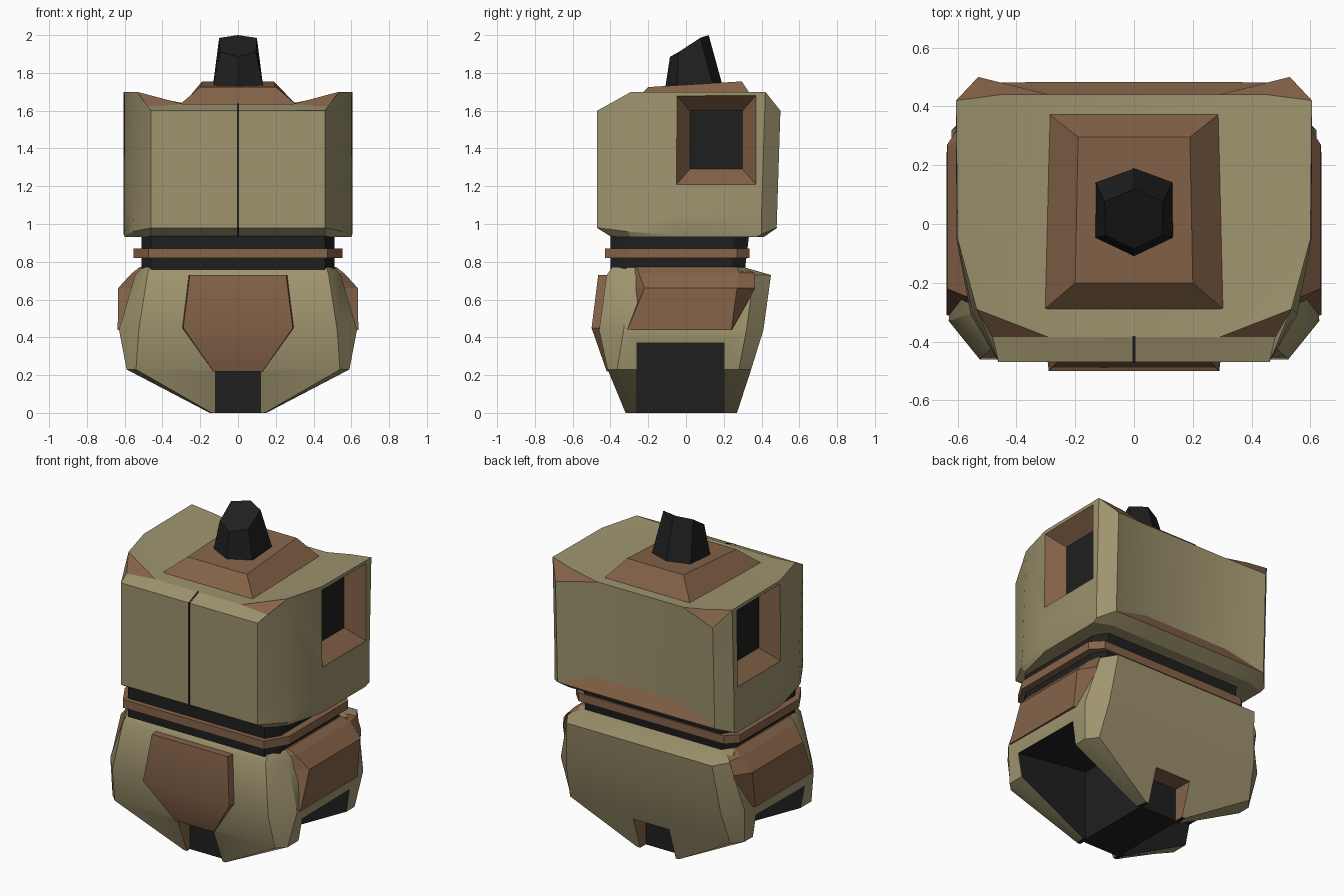
import bpy, bmesh, math

if "Cube" in bpy.data.objects:
    bpy.data.objects.remove(bpy.data.objects["Cube"])


def material(name, rgb):
    m = bpy.data.materials.new(name)
    m.diffuse_color = (*rgb, 1)
    m.use_nodes = True
    m.node_tree.nodes["Principled BSDF"].inputs["Base Color"].default_value = m.diffuse_color
    return m


OLIVE, BROWN, DARK = 0, 1, 2
MATS = [material("olive armour", (0.345, 0.297, 0.157)),
        material("brown trim", (0.235, 0.125, 0.066)),
        material("dark joint", (0.0135, 0.0135, 0.0135))]


def both(half):
    """Complete a right-hand half outline with its mirror image."""
    return half + [(-p[0], *p[1:]) for p in reversed(half)]


def level(z, pts):
    return [(x, y, z) for x, y in pts]


def loft(name, rings, mat=OLIVE, top=None):
    """Skin a stack of rings; mat is an index or a rule on (centre, normal)."""
    bm = bmesh.new()
    vs = [[bm.verts.new(p) for p in r] for r in rings]
    n = len(vs[0])
    for a, b in zip(vs, vs[1:]):
        for i in range(n):
            j = (i + 1) % n
            bm.faces.new((a[i], a[j], b[j], b[i]))
    bm.faces.new(vs[0])
    for f in (top or [range(n)]):
        bm.faces.new([vs[-1][i] for i in f])
    bmesh.ops.remove_doubles(bm, verts=bm.verts, dist=1e-4)
    bmesh.ops.recalc_face_normals(bm, faces=bm.faces)
    for f in bm.faces:
        f.material_index = mat(f.calc_center_median(), f.normal) if callable(mat) else mat
    me = bpy.data.meshes.new(name)
    bm.to_mesh(me)
    bm.free()
    for m in MATS:
        me.materials.append(m)
    ob = bpy.data.objects.new(name, me)
    bpy.context.collection.objects.link(ob)
    return ob


def sided(s, rings):
    return [[(s * x, y, z) for x, y, z in r] for r in rings]


def box(x0, x1, y0, y1, z0, z1):
    return [level(z, [(x0, y0), (x1, y0), (x1, y1), (x0, y1)]) for z in (z0, z1)]


def cut(target, cutter):
    mod = target.modifiers.new("cut", 'BOOLEAN')
    mod.operation, mod.solver, mod.object = 'DIFFERENCE', 'EXACT', cutter
    bpy.context.view_layer.objects.active = target
    bpy.ops.object.modifier_apply(modifier=mod.name)
    bpy.data.objects.remove(cutter)


def smooth(ob, degrees):
    bpy.ops.object.select_all(action='DESELECT')
    ob.select_set(True)
    bpy.context.view_layer.objects.active = ob
    bpy.ops.object.shade_smooth_by_angle(angle=math.radians(degrees))


# Chest: raised shoulder corners, lower middle, hollow back with a brown ledge
wing = [(.535, -.29, 1.70), (.60, -.05, 1.70), (.605, .42, 1.70)]
chest_rings = [
    level(.93, [(.29, -.39), (.46, -.39), (.54, -.29), (.60, -.05), (.60, .37), (.50, .41), (.29, .41)]),
    [(.29, -.47, .98), (.46, -.47, .98), (.555, -.31, .96), (.604, -.05, .94),
     (.605, .40, .945), (.53, .48, .98), (.29, .483, .98)],
    [(.29, -.47, 1.07), (.46, -.47, 1.07), (.55, -.30, 1.07), (.604, -.05, 1.07),
     (.605, .40, 1.06), (.53, .48, .98), (.29, .44, 1.06)],
    [(.29, -.47, 1.60), (.46, -.47, 1.60)] + wing + [(.53, .50, 1.60), (.29, .44, 1.64)],
    [(.29, -.385, 1.635), (.48, -.385, 1.62)] + wing + [(.45, .44, 1.67), (.29, .44, 1.64)],
]
fan = [(0, i, i + 1) for i in range(1, 6)]
chest_top = fan + [tuple(13 - i for i in f) for f in fan] + [(0, 6, 7, 13)]


def chest_rule(c, n):
    back_trim = c.z > 1.58 and c.y > .43
    ledge = .97 < c.z < 1.05 and c.y > .45 and n.z > .1 and abs(c.x) < .48
    front_trim = c.z > 1.62 and -.38 < c.y < -.33 and abs(c.x) > .3
    return BROWN if back_trim or ledge or front_trim else OLIVE


chest = loft("chest", [both(r) for r in chest_rings], chest_rule, chest_top)

# Shoulder sockets: bevelled brown recess with a dark floor
for s in (1, -1):
    rings = [[(x, y0, z0), (x, y1, z0), (x, y1, z1), (x, y0, z1)] for x, y0, y1, z0, z1 in
             ((.505, .02, .30, 1.29, 1.60), (.603, -.05, .37, 1.21, 1.68), (.70, -.05, .37, 1.21, 1.68))]
    cut(chest, loft("socket_cutter", sided(s, rings),
                    lambda c, n: DARK if abs(c.x) < .52 else BROWN))
smooth(chest, 20)

# Centre seam on the chest front
loft("chest_seam", [both(level(z, [(.005, y0), (.005, y1)])) for z, y0, y1 in
                    ((.93, -.392, -.385), (.98, -.472, -.465), (1.60, -.472, -.465), (1.637, -.386, -.38))], DARK)

# Collar and slanted neck post
loft("collar", [both(level(1.61, [(.305, -.29), (.29, .375)])),
                both(level(1.635, [(.305, -.29), (.29, .375)])),
                both([(.20, -.20, 1.725), (.19, .295, 1.755)])], BROWN)
loft("neck_post", [both(level(1.72, [(0, -.11), (.134, -.047), (.134, .147), (0, .197)])),
                   both([(0, -.085, 1.885), (.095, -.04, 1.91), (.10, .075, 1.985), (0, .12, 2.0)])], DARK)

# Waist and its ring
loft("waist", [both(level(.74, [(.46, -.40), (.51, -.32), (.51, .24), (.46, .31)])),
               both(level(.95, [(.46, -.40), (.51, -.32), (.51, .26), (.46, .335)]))], DARK)
loft("waist_ring", [both(level(z, [(.475, -.43), (.553, -.30), (.553, .27), (.49, .335)]))
                    for z in (.82, .87)], BROWN)

# Pelvis
pelvis = loft("pelvis", [both(level(z, p)) for z, p in (
    (0, [(.14, -.32), (.15, -.27), (.15, .21), (.14, .27)]),
    (.23, [(.54, -.415), (.59, -.365), (.59, .28), (.54, .345)]),
    (.44, [(.525, -.46), (.63, -.33), (.62, .32), (.52, .41)]),
    (.73, [(.48, -.42), (.545, -.30), (.545, .36), (.49, .45)]),
    (.77, [(.47, -.39), (.51, -.31), (.51, .25), (.46, .31)]))],
    lambda c, n: DARK if n.z < -.99 else OLIVE)

# Leg openings in the sides, then slots at the front and back of the crotch
for s in (1, -1):
    rings = [[(.13, y, -.1), (.9, y, -.1), (.9, y, .36), (.60, y, .37), (.13, y, .43)] for y in (-.26, .20)]
    cut(pelvis, loft("leg_cutter", sided(s, rings), DARK))
slot_rule = lambda c, n: DARK if abs(n.y) > .9 else BROWN
cut(pelvis, loft("front_slot_cutter", box(-.12, .12, -.7, -.29, -.1, .22), slot_rule))
cut(pelvis, loft("back_slot_cutter", box(-.12, .12, .215, .7, -.1, .20), slot_rule))
smooth(pelvis, 32)

# Brown plates on the pelvis front and hips
plate = loft("front_plate", [both([(x, yf, z), (x + .01, yf + .09, z)]) for z, x, yf in
                             ((.22, .13, -.42), (.45, .29, -.50), (.73, .255, -.465))], BROWN)
smooth(plate, 32)
for s, side in ((1, "right"), (-1, "left")):
    loft("hip_plate_" + side, sided(s, [
        level(.44, [(.50, -.325), (.637, -.31), (.637, .24), (.50, .27)]),
        level(.66, [(.50, -.31), (.635, -.22), (.635, .27), (.575, .365)]),
        level(.74, [(.50, -.30), (.562, -.25), (.562, .28), (.548, .365)]),
        level(.772, [(.45, -.28), (.52, -.26), (.515, .26), (.45, .29)])]), BROWN)
